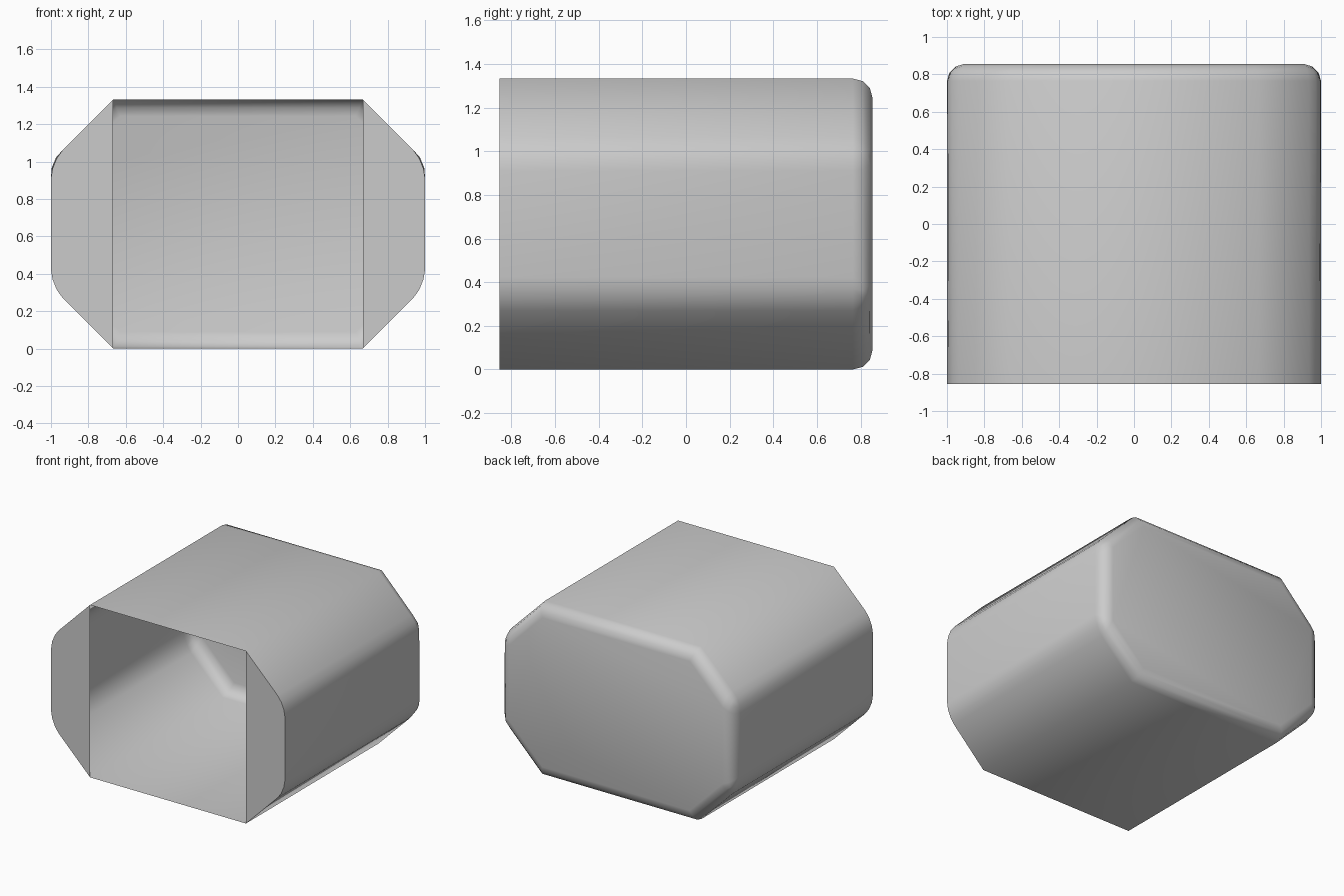
import bpy
import bmesh

if "Cube" in bpy.data.objects:
    bpy.data.objects.remove(bpy.data.objects["Cube"])

HALF = 0.855
# Octagonal cross-section (x, z)
profile = [(-0.667, 0), (0.667, 0), (1, 0.333), (1, 1.0),
           (0.667, 1.333), (-0.667, 1.333), (-1, 1.0), (-1, 0.333)]

bm = bmesh.new()
front = [bm.verts.new((x, -HALF, z)) for x, z in profile]
back = [bm.verts.new((x, HALF, z)) for x, z in profile]

# Tube walls, closed back, and two side panels flanking the square opening
n = len(profile)
for i in range(n):
    j = (i + 1) % n
    bm.faces.new((front[i], front[j], back[j], back[i]))
bm.faces.new(back[::-1])
bm.faces.new([front[i] for i in (1, 2, 3, 4)])
bm.faces.new([front[i] for i in (5, 6, 7, 0)])
bmesh.ops.recalc_face_normals(bm, faces=bm.faces[:])

# Round the back rim and the four outermost lengthwise edges
rounded = []
for e in bm.edges:
    a, b = e.verts
    rim = a.co.y > 0 and b.co.y > 0
    side = a.co.y * b.co.y < 0 and abs(a.co.x) > 0.9
    if rim or side:
        rounded.append(e)
bmesh.ops.bevel(bm, geom=rounded, offset=0.09, offset_type='OFFSET',
                segments=3, profile=0.5, affect='EDGES', clamp_overlap=True)
bmesh.ops.recalc_face_normals(bm, faces=bm.faces[:])

mesh = bpy.data.meshes.new("open_shell")
bm.to_mesh(mesh)
bm.free()
shell = bpy.data.objects.new("open_shell", mesh)
bpy.context.collection.objects.link(shell)

# Smooth shading with crisp front edges
bpy.context.view_layer.objects.active = shell
shell.select_set(True)
bpy.ops.object.shade_smooth_by_angle(angle=0.87)
